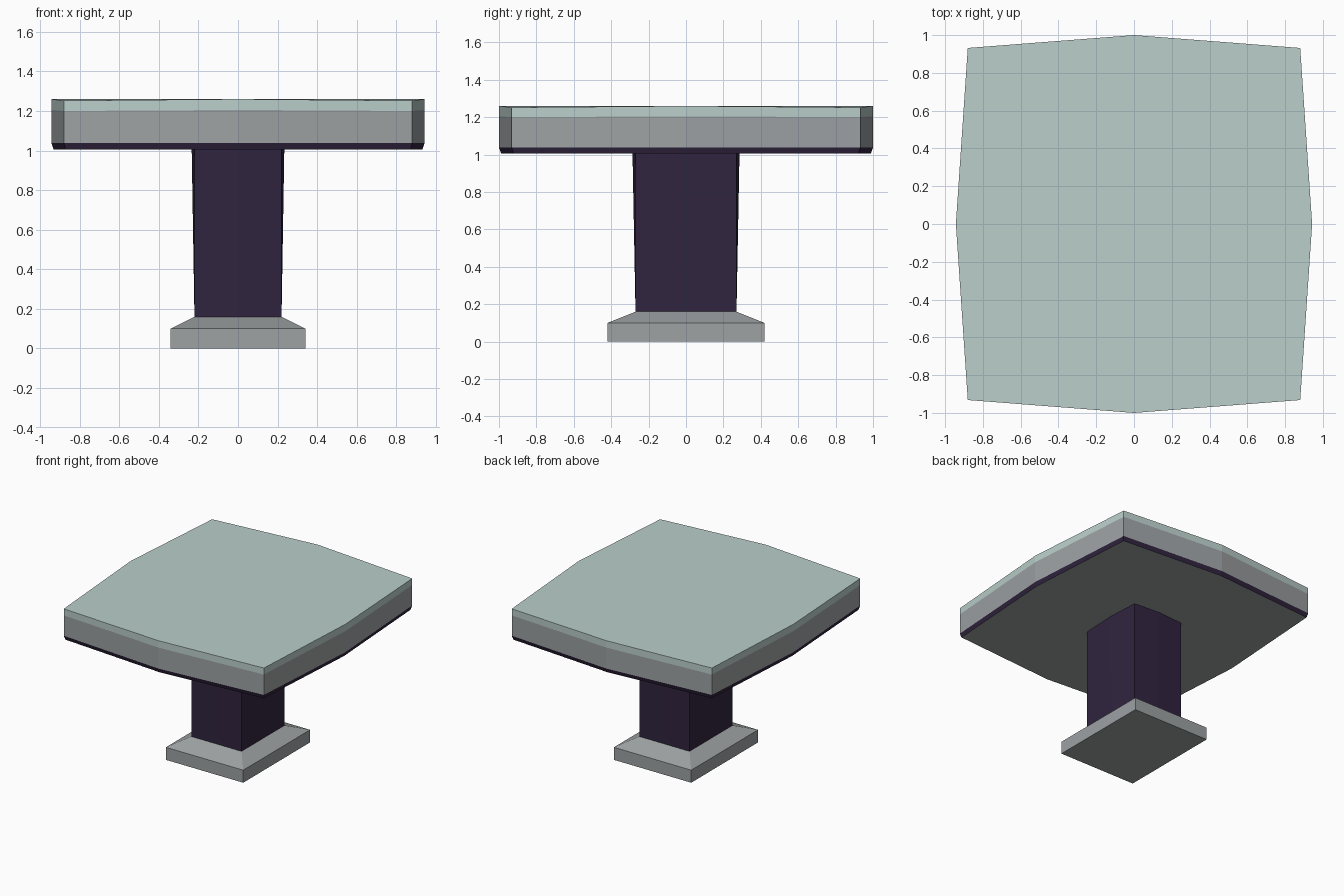
import bpy, bmesh

if "Cube" in bpy.data.objects:
    bpy.data.objects.remove(bpy.data.objects["Cube"])


def material(name, rgb):
    m = bpy.data.materials.new(name)
    m.diffuse_color = (*rgb, 1)
    m.use_nodes = True
    m.node_tree.nodes["Principled BSDF"].inputs["Base Color"].default_value = m.diffuse_color
    return m


GREY = material("stone grey", (0.34, 0.36, 0.37))
PURPLE = material("dark purple", (0.030, 0.018, 0.050))
PALE = material("pale green", (0.49, 0.62, 0.595))


def ring(cx, cy, mx, my, z, dz=0.0):
    """Eight points: corners (cx, cy) at z, side middles (mx, my) at z + dz."""
    return [(-cx, -cy, z), (0, -my, z + dz), (cx, -cy, z), (mx, 0, z + dz),
            (cx, cy, z), (0, my, z + dz), (-cx, cy, z), (-mx, 0, z + dz)]


def loft(name, rings, mats, band_mats, bottom, top):
    """Join rings upward; band_mats gives the material slot of each band."""
    bm = bmesh.new()
    vs = [[bm.verts.new(p) for p in r] for r in rings]
    n = len(rings[0])
    for a, b, slot in zip(vs, vs[1:], band_mats):
        for i in range(n):
            j = (i + 1) % n
            bm.faces.new((a[i], a[j], b[j], b[i])).material_index = slot
    bm.faces.new(vs[0][::-1]).material_index = bottom
    bm.faces.new(vs[-1]).material_index = top
    me = bpy.data.meshes.new(name)
    bm.to_mesh(me)
    bm.free()
    for m in mats:
        me.materials.append(m)
    ob = bpy.data.objects.new(name, me)
    bpy.context.collection.objects.link(ob)
    return ob


def rect(x, y, z):
    return [(-x, -y, z), (x, -y, z), (x, y, z), (-x, y, z)]


# Foot: square plinth with sloped shoulders
loft("foot", [rect(.34, .42, 0), rect(.34, .42, .10), rect(.22, .27, .16)],
     [GREY], [0, 0], 0, 0)

# Column: rectangular below, sides bowing out towards the top
loft("column", [ring(.22, .27, .22, .27, .16), ring(.22, .27, .234, .286, 1.005)],
     [PURPLE], [0], 0, 0)

# Table top: dark lower chamfer, grey side, pale upper rim and surface
loft("table_top",
     [ring(.872, .922, .932, .988, 1.005),
      ring(.88, .932, .943, 1.0, 1.038),
      ring(.88, .932, .943, 1.0, 1.20, .005),
      ring(.88, .932, .943, 1.0, 1.252, .008)],
     [GREY, PURPLE, PALE], [1, 0, 2], 0, 2)
